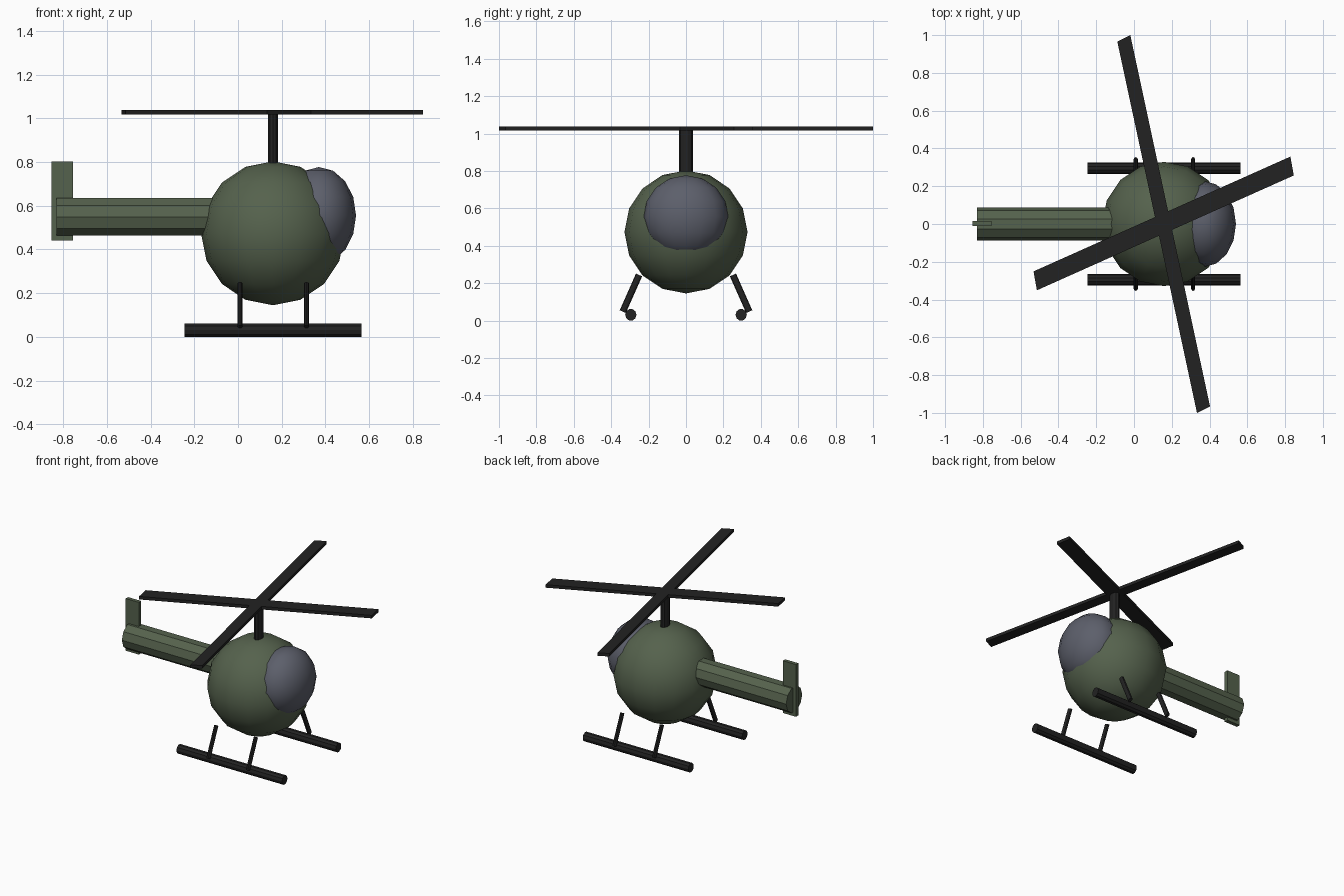
import bpy
import bmesh
from math import pi, atan2, hypot
from mathutils import Vector

cube = bpy.data.objects.get("Cube")
if cube:
    bpy.data.objects.remove(cube, do_unlink=True)


def material(name, rgb):
    m = bpy.data.materials.new(name)
    m.use_nodes = True
    m.diffuse_color = (*rgb, 1)
    m.node_tree.nodes["Principled BSDF"].inputs["Base Color"].default_value = (*rgb, 1)
    return m


GREEN = material("olive green", (0.091, 0.122, 0.074))
GLASS = material("blue grey glass", (0.108, 0.115, 0.147))
BLACK = material("soft black", (0.016, 0.016, 0.016))


def finish(name, bm, mat, smooth=False):
    mesh = bpy.data.meshes.new(name)
    bmesh.ops.recalc_face_normals(bm, faces=bm.faces)
    for f in bm.faces:
        f.smooth = smooth
    bm.to_mesh(mesh)
    bm.free()
    mesh.materials.append(mat)
    obj = bpy.data.objects.new(name, mesh)
    bpy.context.collection.objects.link(obj)
    return obj


def ball(name, center, radii, mat):
    bm = bmesh.new()
    bmesh.ops.create_uvsphere(bm, u_segments=16, v_segments=8, radius=1)
    bmesh.ops.scale(bm, vec=radii, verts=bm.verts)
    finish(name, bm, mat, True).location = center


def rod(name, center, length, rx, ry, mat, rotation=(0, 0, 0), sides=10):
    bm = bmesh.new()
    bmesh.ops.create_cone(bm, cap_ends=True, segments=sides,
                          radius1=1, radius2=1, depth=length)
    bmesh.ops.scale(bm, vec=(rx, ry, 1), verts=bm.verts)
    obj = finish(name, bm, mat)
    obj.location = center
    obj.rotation_euler = rotation


def slab(name, center, along, across, up, mat):
    """Box spanned by three half-length vectors."""
    bm = bmesh.new()
    bmesh.ops.create_cube(bm, size=2)
    a, b, c = Vector(along), Vector(across), Vector(up)
    for v in bm.verts:
        v.co = a * v.co.x + b * v.co.y + c * v.co.z
    finish(name, bm, mat).location = center


# Cabin and windshield
ball("cabin", (0.16, 0, 0.474), (0.329, 0.329, 0.329), GREEN)
ball("windshield", (0.37, 0, 0.555), (0.17, 0.227, 0.222), GLASS)

# Tail boom and fin
rod("tail_boom", (-0.43, 0, 0.549), 0.8, 0.09, 0.088, GREEN, (0, pi / 2, 0))
slab("tail_fin", (-0.804, 0.002, 0.621), (0.05, 0, 0), (0, 0.013, 0), (0, 0, 0.181), GREEN)

# Mast and sheared rotor blades
rod("rotor_mast", (0.16, 0, 0.9), 0.24, 0.025, 0.037, BLACK)
slab("rotor_blade_wide", (0.157, 0.003, 1.027), (0.68, 0.304, 0), (0.009, -0.05, 0),
     (0, 0, 0.0105), BLACK)
slab("rotor_blade_long", (0.157, 0, 1.027), (-0.211, 0.983, 0), (0.0345, 0.017, 0),
     (0, 0, 0.0105), BLACK)

# Landing skids with slanted struts
for side, label in ((1, "left"), (-1, "right")):
    rod(f"{label}_skid", (0.16, side * 0.295, 0.031), 0.81, 0.032, 0.03, BLACK, (0, pi / 2, 0))
    top, foot = Vector((0.251, 0.244)), Vector((0.338, 0.048))
    mid, span = (top + foot) / 2, top - foot
    tilt = atan2(-side * span.x, span.y)
    for x, place in ((0.009, "rear"), (0.313, "front")):
        rod(f"{label}_{place}_strut", (x, side * mid.x, mid.y), hypot(*span),
            0.0115, 0.018, BLACK, (tilt, 0, 0))
